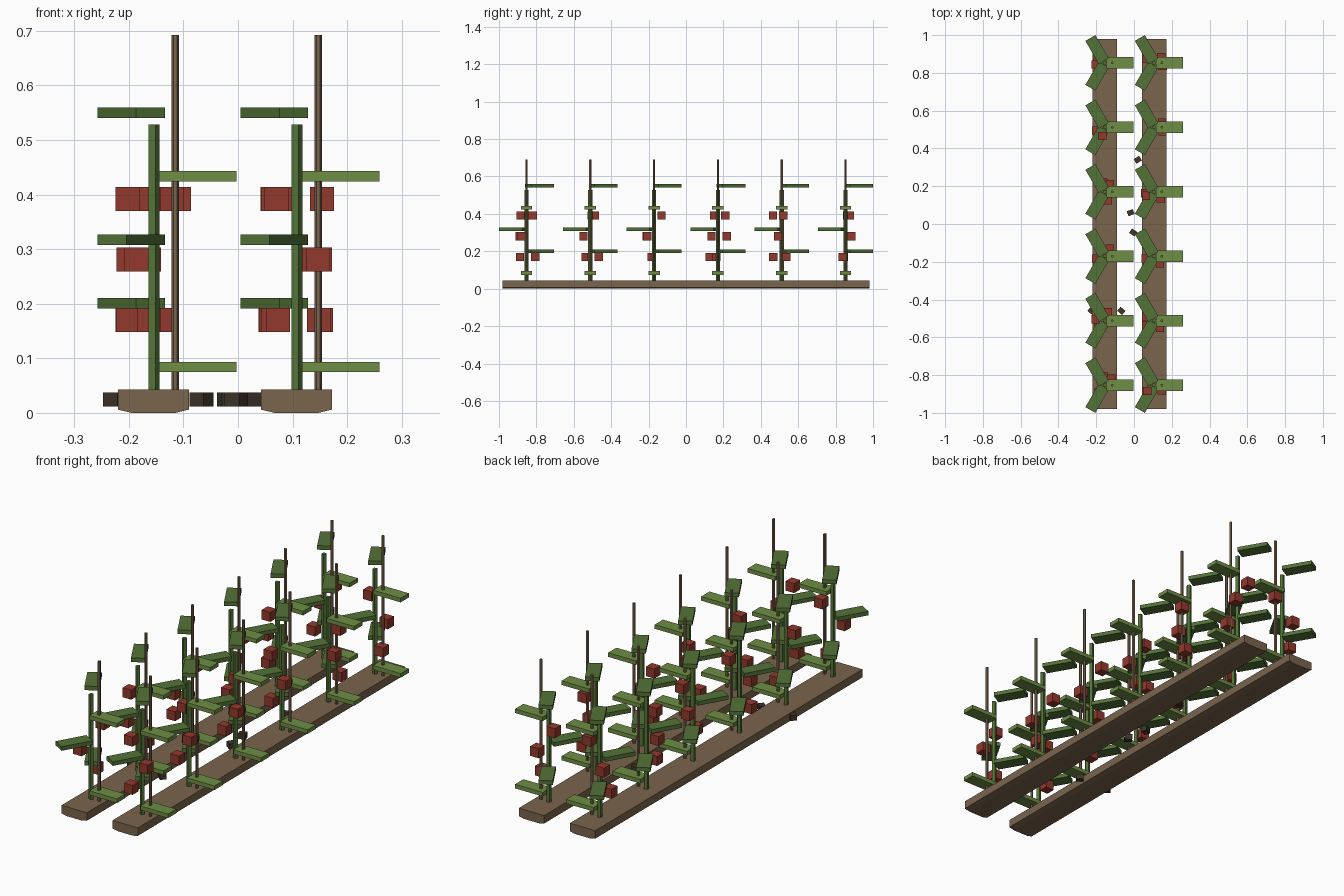
import bpy, bmesh, math
from mathutils import Matrix, Vector

if "Cube" in bpy.data.objects:
    bpy.data.objects.remove(bpy.data.objects["Cube"])


def material(name, rgb):
    m = bpy.data.materials.new(name)
    m.diffuse_color = (*rgb, 1)
    m.use_nodes = True
    m.node_tree.nodes["Principled BSDF"].inputs["Base Color"].default_value = m.diffuse_color
    return m


WOOD = material("earth_brown", (0.195, 0.128, 0.073))
DARK = material("dark_soil", (0.05, 0.035, 0.024))
RED = material("tomato_red", (0.29, 0.04, 0.025))
LIGHT = material("light_leaf_green", (0.155, 0.27, 0.058))
GREEN = material("leaf_green", (0.086, 0.168, 0.038))


def finish(name, bm, mat):
    bmesh.ops.recalc_face_normals(bm, faces=bm.faces)
    me = bpy.data.meshes.new(name)
    bm.to_mesh(me)
    bm.free()
    me.materials.append(mat)
    ob = bpy.data.objects.new(name, me)
    bpy.context.collection.objects.link(ob)
    return ob


def box(name, centre, size, mat, angle=0):
    bm = bmesh.new()
    bmesh.ops.create_cube(bm, size=1)
    bm.transform(Matrix.Translation(centre) @ Matrix.Rotation(angle, 4, 'Z')
                 @ Matrix.Diagonal((*size, 1)))
    return finish(name, bm, mat)


def rod(name, x, y, z0, z1, r, sides, mat):
    bm = bmesh.new()
    ring = [bm.verts.new((x + r * math.cos(2 * math.pi * i / sides),
                          y + r * math.sin(2 * math.pi * i / sides), z0))
            for i in range(sides)]
    base = bm.faces.new(ring)
    top = bmesh.ops.extrude_face_region(bm, geom=[base])["geom"]
    bmesh.ops.translate(bm, vec=(0, 0, z1 - z0),
                        verts=[v for v in top if isinstance(v, bmesh.types.BMVert)])
    return finish(name, bm, mat)


def bed(x):
    # long soil bed with a shallow chamfered underside
    profile = [(-.065, .043), (.065, .043), (.065, .006), (.04, 0), (-.04, 0), (-.065, .006)]
    bm = bmesh.new()
    f = bm.faces.new([bm.verts.new((x + px, -.98, pz)) for px, pz in profile])
    ext = bmesh.ops.extrude_face_region(bm, geom=[f])["geom"]
    bmesh.ops.translate(bm, vec=(0, 1.96, 0),
                        verts=[v for v in ext if isinstance(v, bmesh.types.BMVert)])
    finish("bed", bm, WOOD)


# fruit directions (degrees) for the low, middle and high fruit of each plant
FRUIT = {
    -.155: [(100, 230, 45), (70, 230, 170), (195, 235, 55),
            (290, 100, 55), (250, 200, 255), (190, 140, 10)],
    .107: [(225, -35, 220), (210, -50, 150), (195, -50, 125),
           (190, -45, 205), (30, -25, 10), (-20, 40, 150)],
}

for x, rows in FRUIT.items():
    bed(x)
    for n, fruit in enumerate(rows):
        y = -.853 + n * .3412
        rod("stem", x, y, .03, .528, .0115, 5, GREEN)
        rod("stake", x + .04, y, .03, .692, .007, 6, WOOD)
        # leaves spiral up the stem in 120 degree steps
        for i in range(5):
            a = math.radians(120 * i)
            d = Vector((math.cos(a), math.sin(a), 0)) * .081
            box("leaf", Vector((x, y, .084 + i * .1165)) + d, (.142, .061, .019),
                GREEN if i % 3 else LIGHT, a)
        # fruit hanging around the stem
        for i, deg in enumerate(fruit):
            a = math.radians(deg)
            box("fruit", (x + .048 * math.cos(a), y + .048 * math.sin(a), .17 + i * .111),
                (.044, .044, .044), RED)

# loose clods of soil on the path
for cx, cy, deg in [(.02, .34, 30), (-.018, .06, 20), (-.004, -.045, -35),
                    (-.067, -.46, -40), (-.225, -.46, -40)]:
    box("clod", (cx, cy, .0245), (.034, .028, .025), DARK, math.radians(deg))
